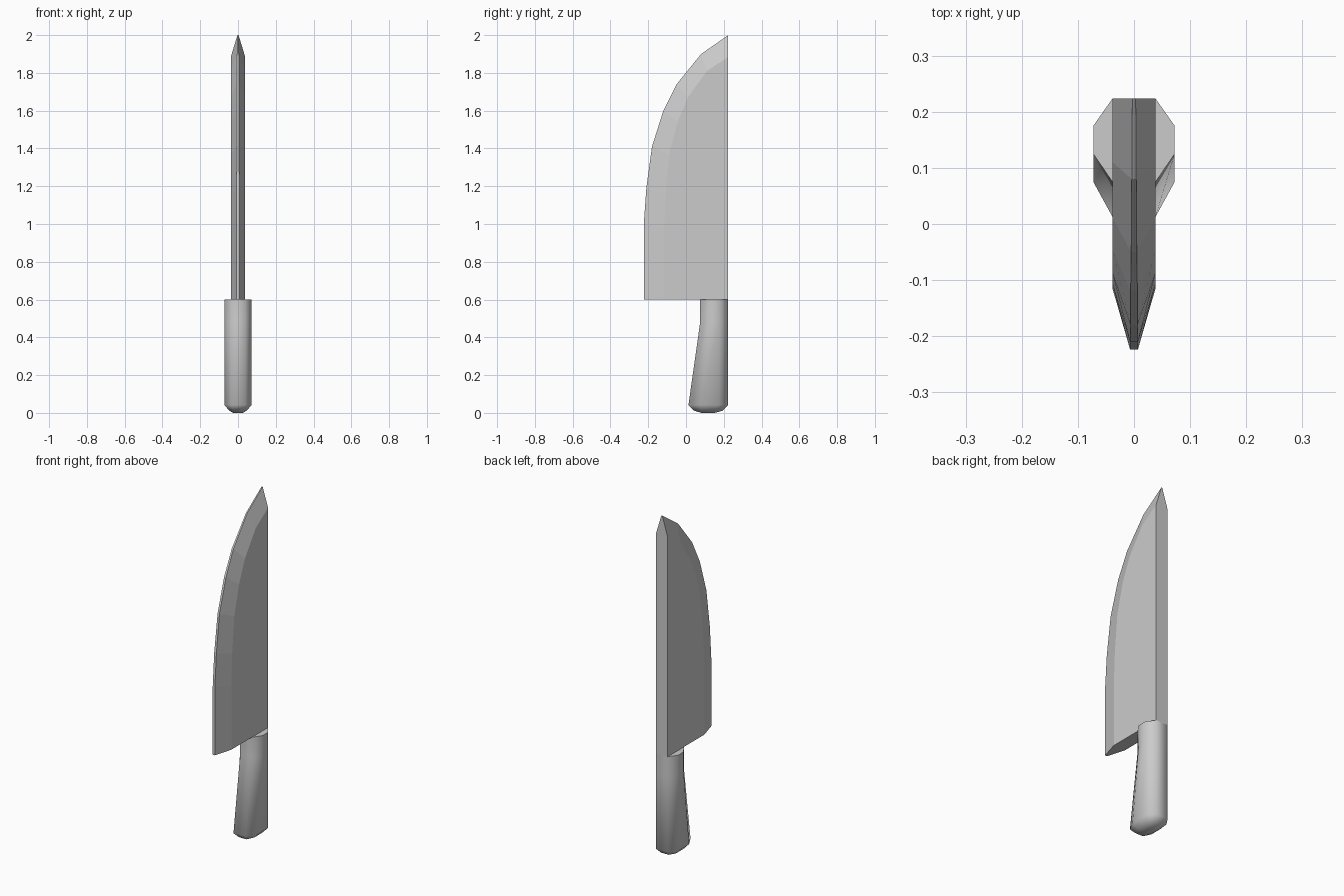
import bpy, bmesh, math

if "Cube" in bpy.data.objects:
    bpy.data.objects.remove(bpy.data.objects["Cube"])

BACK = 0.2235   # plane shared by the blade spine and handle back


def make_object(name, bm):
    bmesh.ops.recalc_face_normals(bm, faces=bm.faces[:])
    mesh = bpy.data.meshes.new(name)
    bm.to_mesh(mesh)
    bm.free()
    obj = bpy.data.objects.new(name, mesh)
    bpy.context.collection.objects.link(obj)
    return obj


# Blade: cutting edge and bevel shoulder as matching (y, z) curves
edge = [(-0.2235, 0.6), (-0.2235, 1.0), (-0.21, 1.19), (-0.18, 1.41),
        (-0.12, 1.6), (-0.05, 1.74), (0.08, 1.9), (BACK, 2.0)]
shoulder = [(-0.116, 0.6), (-0.116, 0.98), (-0.108, 1.16), (-0.088, 1.37),
            (-0.045, 1.54), (0.01, 1.67), (0.11, 1.81), (BACK, 1.885)]
edge_half = [0.007, 0.007, 0.007, 0.006, 0.006, 0.005, 0.004, 0.003]
HALF = 0.038

bm = bmesh.new()
sides = []
for s in (-1, 1):
    e = [bm.verts.new((s * h, y, z)) for h, (y, z) in zip(edge_half, edge)]
    i = [bm.verts.new((s * HALF, y, z)) for y, z in shoulder]
    heel = bm.verts.new((s * HALF, BACK, 0.6))
    for k in range(len(e) - 1):
        bm.faces.new((e[k], e[k + 1], i[k + 1], i[k]))
    bm.faces.new([heel] + i)
    sides.append((e, i, heel))
(e0, i0, h0), (e1, i1, h1) = sides
for k in range(len(e0) - 1):
    bm.faces.new((e0[k], e0[k + 1], e1[k + 1], e1[k]))
bm.faces.new((h0, i0[-1], e0[-1], e1[-1], i1[-1], h1))   # spine
bm.faces.new((h0, i0[0], e0[0], e1[0], i1[0], h1))       # heel
make_object("blade", bm)

# Handle: octagonal rings (z, half width, front y, front side y, back side y, back y)
rings = [(0.0, 0.026, 0.082, 0.102, 0.135, 0.152),
         (0.012, 0.046, 0.042, 0.085, 0.16, 0.195),
         (0.042, 0.0725, 0.013, 0.075, 0.175, BACK),
         (0.48, 0.0725, 0.075, 0.125, 0.175, BACK),
         (0.6, 0.0725, 0.075, 0.125, 0.175, BACK)]
bm = bmesh.new()
loops = []
for z, w, f, fs, bs, b in rings:
    n = w * 0.53
    pts = [(-n, f), (n, f), (w, fs), (w, bs), (n, b), (-n, b), (-w, bs), (-w, fs)]
    loops.append([bm.verts.new((x, y, z)) for x, y in pts])
for lo, hi in zip(loops, loops[1:]):
    for k in range(8):
        m = (k + 1) % 8
        bm.faces.new((lo[k], lo[m], hi[m], hi[k]))
bm.faces.new(loops[0])
bm.faces.new(loops[-1])
handle = make_object("handle", bm)
bpy.context.view_layer.objects.active = handle
handle.select_set(True)
bpy.ops.object.shade_smooth_by_angle(angle=math.radians(60))
